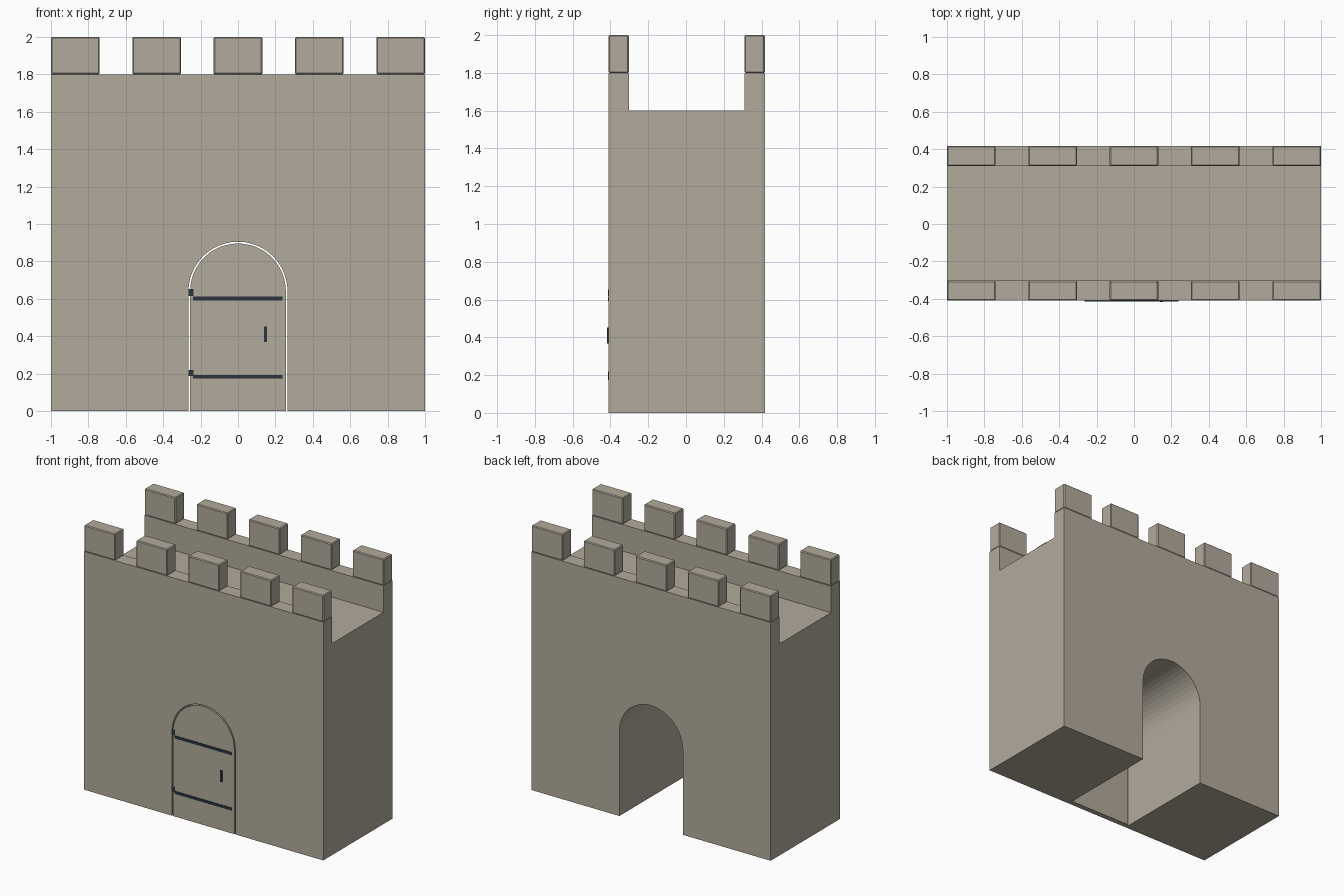
import bpy, bmesh, math

if "Cube" in bpy.data.objects:
    bpy.data.objects.remove(bpy.data.objects["Cube"])

FRONT, BACK = -0.41, 0.417      # outer wall planes
WALL = 0.107                    # parapet thickness
SPRING = 0.64                   # height where the arch begins


def material(name, rgb):
    m = bpy.data.materials.new(name)
    m.diffuse_color = (*rgb, 1)
    m.use_nodes = True
    m.node_tree.nodes["Principled BSDF"].inputs["Base Color"].default_value = m.diffuse_color
    return m


stone = material("warm_grey_stone", (0.45, 0.407, 0.333))
iron = material("dark_iron", (0.024, 0.036, 0.048))


def prism(name, points, vector, mat):
    """Extrude a closed outline of 3D points along a vector."""
    bm = bmesh.new()
    face = bm.faces.new([bm.verts.new(p) for p in points])
    ext = bmesh.ops.extrude_face_region(bm, geom=[face])
    bmesh.ops.translate(bm, vec=vector,
                        verts=[v for v in ext["geom"] if isinstance(v, bmesh.types.BMVert)])
    bmesh.ops.recalc_face_normals(bm, faces=bm.faces)
    mesh = bpy.data.meshes.new(name)
    bm.to_mesh(mesh)
    bm.free()
    mesh.materials.append(mat)
    ob = bpy.data.objects.new(name, mesh)
    bpy.context.collection.objects.link(ob)
    return ob


def box(name, x0, x1, y0, y1, z0, z1, mat, bevel=0.0):
    outline = [(x0, y0, z0), (x1, y0, z0), (x1, y0, z1), (x0, y0, z1)]
    ob = prism(name, outline, (0, y1 - y0, 0), mat)
    if bevel:
        mod = ob.modifiers.new("edge_bevel", "BEVEL")
        mod.width = bevel
        mod.segments = 1
    return ob


def arch(radius, y, bottom, steps=24):
    """Round-headed doorway outline."""
    pts = [(-radius, y, bottom), (radius, y, bottom)]
    for i in range(steps + 1):
        a = math.pi * i / steps
        pts.append((radius * math.cos(a), y, SPRING + radius * math.sin(a)))
    return pts


# Gatehouse body: U-shaped side profile with a walkway between the parapets
side = [(FRONT, 0), (BACK, 0), (BACK, 1.8), (BACK - WALL, 1.8),
        (BACK - WALL, 1.6), (FRONT + WALL, 1.6), (FRONT + WALL, 1.8), (FRONT, 1.8)]
body = prism("gatehouse_body", [(-1, y, z) for y, z in side], (2, 0, 0), stone)

# Arched passage cut right through
cutter = prism("passage_cutter", arch(0.265, -0.6, -0.2), (0, 1.2, 0), stone)
cutter.hide_render = True
cutter.hide_viewport = False
cut = body.modifiers.new("passage", "BOOLEAN")
cut.operation = "DIFFERENCE"
cut.solver = "EXACT"
cut.object = cutter
bpy.context.view_layer.objects.active = body
body.select_set(True)
bpy.ops.object.modifier_apply(modifier=cut.name)
bpy.data.objects.remove(cutter)

# Battlements along both parapets
for wall, y0 in (("front", FRONT), ("back", BACK - WALL)):
    for i in range(5):
        x = -0.87 + 0.435 * i
        box(f"{wall}_merlon_{i + 1}", x - 0.13, x + 0.13, y0, y0 + WALL,
            1.8, 2.0, stone, bevel=0.006)

# Door leaf with a narrow gap to the arch
prism("door", arch(0.256, FRONT, 0), (0, 0.04, 0), stone)

# Iron straps, hinges and handle
for label, z in (("lower", 0.183), ("upper", 0.602)):
    box(f"{label}_strap", -0.24, 0.238, FRONT - 0.004, FRONT + 0.002,
        z - 0.01, z + 0.01, iron)
    box(f"{label}_hinge", -0.265, -0.238, FRONT - 0.004, FRONT + 0.015,
        z + 0.004 + 0.01, z + 0.05, iron) if label == "upper" else \
        box(f"{label}_hinge", -0.265, -0.238, FRONT - 0.004, FRONT + 0.015,
            z + 0.004, z + 0.037, iron)
box("door_handle", 0.14, 0.156, FRONT - 0.007, FRONT + 0.002, 0.368, 0.453, iron)
